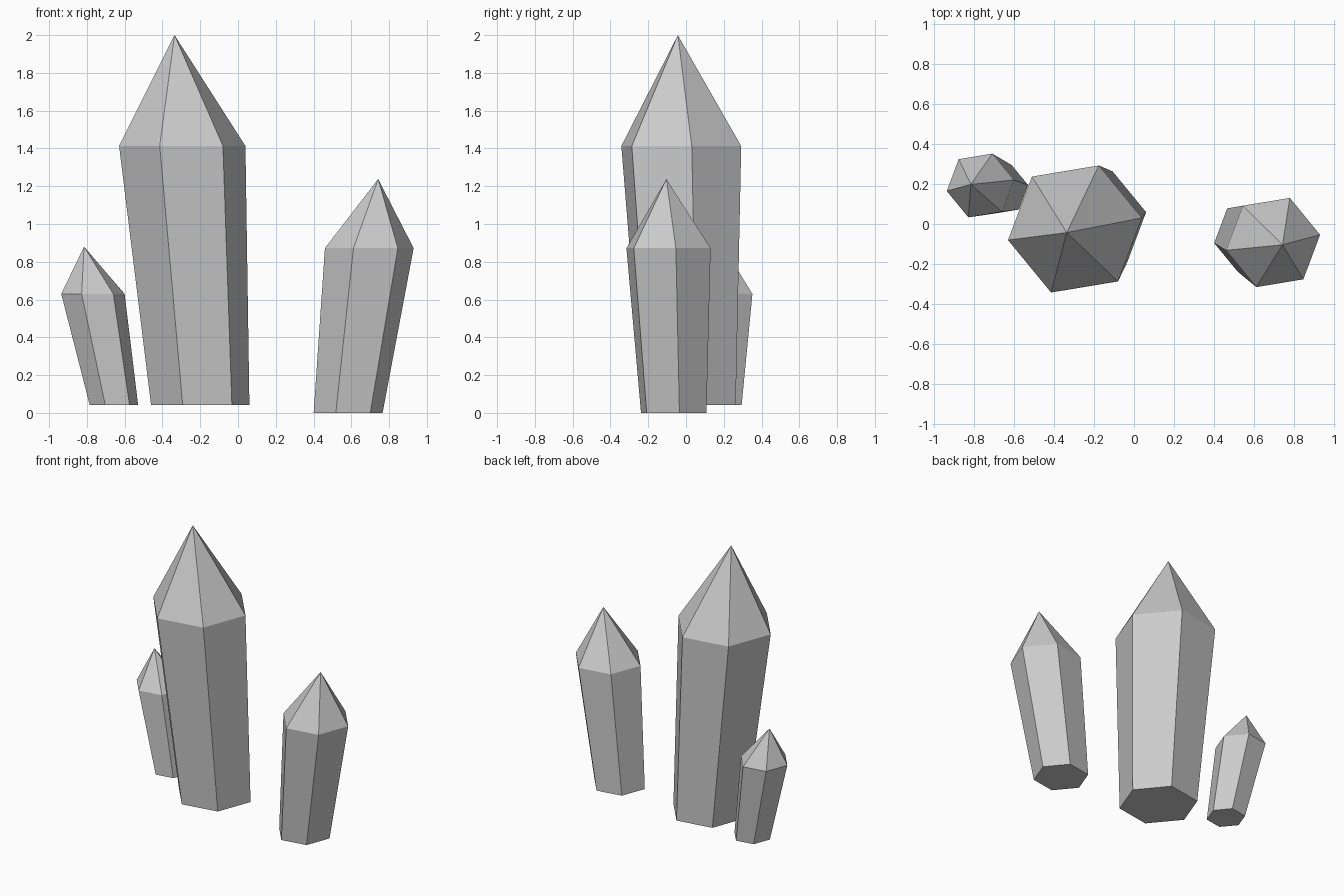
import bpy, bmesh, math
from mathutils import Vector

if "Cube" in bpy.data.objects:
    bpy.data.objects.remove(bpy.data.objects["Cube"])

grey = bpy.data.materials.new("crystal_grey")
grey.diffuse_color = (0.6, 0.6, 0.6, 1.0)
grey.use_nodes = True
grey.node_tree.nodes["Principled BSDF"].inputs["Base Color"].default_value = grey.diffuse_color

TWIST = math.radians(9.4)


def ring(bm, centre, radius):
    """Horizontal six-sided ring of vertices."""
    c = Vector(centre)
    return [bm.verts.new(c + Vector((radius * math.cos(TWIST + i * math.pi / 3),
                                     radius * math.sin(TWIST + i * math.pi / 3), 0)))
            for i in range(6)]


def crystal(name, base, base_r, shoulder, shoulder_r, tip):
    """Leaning hexagonal shaft that widens upward, closed by a pointed tip."""
    bm = bmesh.new()
    low = ring(bm, base, base_r)
    high = ring(bm, shoulder, shoulder_r)
    apex = bm.verts.new(tip)
    bm.faces.new(low[::-1])
    for i in range(6):
        j = (i + 1) % 6
        bm.faces.new((low[i], low[j], high[j], high[i]))
        bm.faces.new((high[i], high[j], apex))
    mesh = bpy.data.meshes.new(name)
    bm.to_mesh(mesh)
    bm.free()
    mesh.materials.append(grey)
    bpy.context.collection.objects.link(bpy.data.objects.new(name, mesh))


# Three separate crystals leaning outward
crystal("large_crystal", (-0.2, 0.016, 0.042), 0.264,
        (-0.295, -0.025, 1.413), 0.339, (-0.336, -0.043, 2.0))
crystal("medium_crystal", (0.583, -0.065, 0.0), 0.185,
        (0.695, -0.0925, 0.872), 0.238, (0.742, -0.104, 1.238))
crystal("small_crystal", (-0.657, 0.173, 0.042), 0.13,
        (-0.768, 0.1925, 0.63), 0.17, (-0.815, 0.198, 0.88))
